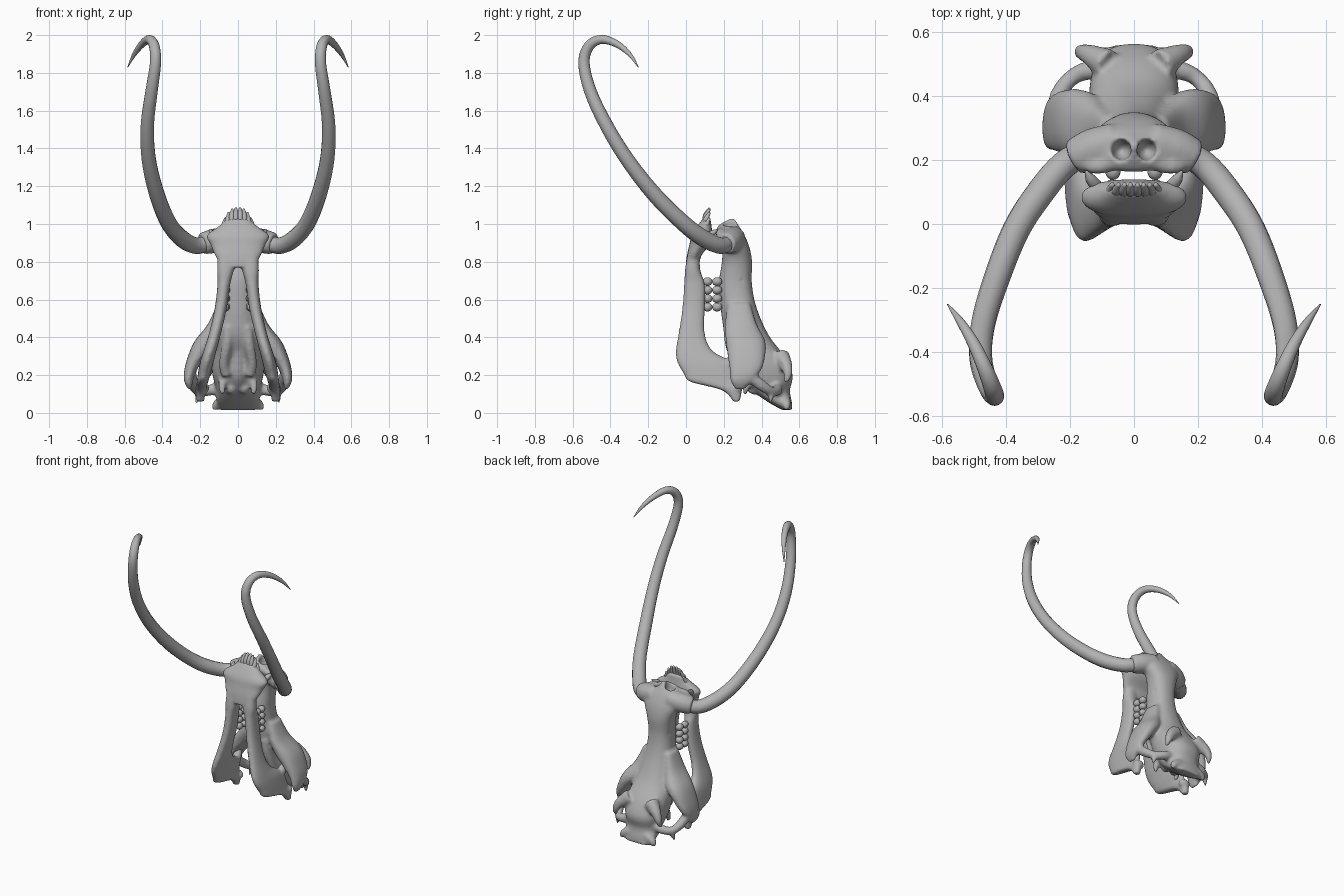
import bpy, bmesh, math
from mathutils import Vector, Quaternion, Matrix

if "Cube" in bpy.data.objects:
    bpy.data.objects.remove(bpy.data.objects["Cube"])

bone = bpy.data.materials.new("bone grey")
bone.use_nodes = True
bone.diffuse_color = (0.45, 0.45, 0.45, 1)
bone.node_tree.nodes["Principled BSDF"].inputs["Base Color"].default_value = bone.diffuse_color


def spline(rows, steps=5):
    """Smooth interpolation through rows of numbers."""
    out, last = [], len(rows) - 1
    for i in range(last):
        p0, p1, p2, p3 = (rows[max(0, min(last, i + k))] for k in (-1, 0, 1, 2))
        for j in range(steps):
            t = j / steps
            out.append([0.5 * (2 * b + (c - a) * t + (2 * a - 5 * b + 4 * c - d) * t * t
                               + (3 * b - a - 3 * c + d) * t ** 3)
                        for a, b, c, d in zip(p0, p1, p2, p3)])
    return out + [list(rows[-1])]


def loft(bm, rows, side=1, turned=False, sides=20, power=0.85):
    """Closed skin over rings (x, y, z, half_a, half_b), level or turned along the path."""
    rows = spline(rows)
    pts = [Vector((side * r[0], r[1], r[2])) for r in rows]
    rings, q, old = [], Quaternion(), Vector((0, 0, 1))
    for i, r in enumerate(rows):
        if turned:
            tan = (pts[min(i + 1, len(pts) - 1)] - pts[max(i - 1, 0)]).normalized()
            q, old = old.rotation_difference(tan) @ q, tan
        ring = []
        for k in range(sides):
            c, s = math.cos(math.tau * k / sides), math.sin(math.tau * k / sides)
            local = Vector((max(r[3], 0.002) * math.copysign(abs(c) ** power, c),
                            max(r[4], 0.002) * math.copysign(abs(s) ** power, s), 0))
            ring.append(bm.verts.new(pts[i] + q @ local))
        rings.append(ring)
    for lo, hi in zip(rings, rings[1:]):
        for k in range(sides):
            n = (k + 1) % sides
            bm.faces.new((lo[k], lo[n], hi[n], hi[k]))
    bm.faces.new(rings[0])
    bm.faces.new(rings[-1])


def tube(bm, rows, side=1):
    """Round bar through (x, y, z, radius)."""
    loft(bm, [(*r, r[3]) for r in rows], side, True, 14, 1)


def ball(bm, centre, size, side=1):
    m = Matrix.Translation((side * centre[0], centre[1], centre[2])) @ Matrix.Diagonal((*size, 1))
    bmesh.ops.create_uvsphere(bm, u_segments=16, v_segments=10, radius=1, matrix=m)


def finish(bm, name):
    bmesh.ops.recalc_face_normals(bm, faces=bm.faces)
    mesh = bpy.data.meshes.new(name)
    bm.to_mesh(mesh)
    bm.free()
    mesh.materials.append(bone)
    for p in mesh.polygons:
        p.use_smooth = True
    ob = bpy.data.objects.new(name, mesh)
    bpy.context.scene.collection.objects.link(ob)
    return ob


def fuse(ob, cutter=None):
    """Melt overlapping pieces into one bone, carve it and soften it."""
    def remesh():
        m = ob.modifiers.new("fuse", 'REMESH')
        m.mode, m.voxel_size, m.use_smooth_shade = 'VOXEL', 0.009, True
    remesh()
    if cutter:
        b = ob.modifiers.new("carve", 'BOOLEAN')
        b.operation, b.object, b.solver = 'DIFFERENCE', cutter, 'EXACT'
        remesh()
    s = ob.modifiers.new("soften", 'SMOOTH')
    s.factor, s.iterations = 0.5, 5
    dg = bpy.context.evaluated_depsgraph_get()
    mesh = bpy.data.meshes.new_from_object(ob.evaluated_get(dg))
    ob.modifiers.clear()
    ob.data = mesh
    mesh.materials.clear()
    mesh.materials.append(bone)
    for p in mesh.polygons:
        p.use_smooth = True
        p.material_index = 0
    if cutter:
        bpy.data.objects.remove(cutter)


BOTH = (-1, 1)

# Upper skull: (height, front y, back y, half width)
profile = [(1.03, .235, .255, .02), (.99, .17, .28, .075), (.95, .165, .305, .13),
           (.88, .19, .335, .125), (.8, .19, .35, .095), (.7, .175, .348, .082),
           (.6, .18, .362, .088), (.5, .19, .395, .1), (.4, .21, .445, .12),
           (.3, .26, .52, .14), (.2, .29, .565, .135), (.12, .35, .55, .115),
           (.06, .43, .56, .115), (.015, .51, .565, .1)]
bm = bmesh.new()
loft(bm, [(0, (f + b) / 2, z, w, (b - f) / 2) for z, f, b, w in profile], sides=32)
for s in BOTH:
    # tusk socket and snout flange
    tube(bm, [(.05, .26, .93, .06), (.13, .235, .91, .065), (.19, .205, .895, .058)], s)
    tube(bm, [(.05, .2, .96, .03), (.12, .18, .95, .025), (.17, .2, .93, .02)], s)
    # cheek plate
    loft(bm, [(.08, .28, .58, .03, .06), (.115, .29, .47, .045, .085), (.165, .315, .38, .065, .105),
              (.215, .32, .3, .05, .1), (.25, .315, .23, .034, .085), (.262, .295, .17, .024, .06),
              (.255, .285, .125, .01, .025)], s)
    # arch running back to the braincase
    tube(bm, [(.25, .33, .2, .032), (.235, .4, .145, .03), (.205, .45, .115, .026),
              (.15, .48, .12, .03), (.08, .48, .14, .03)], s)
    tube(bm, [(.2, .45, .12, .024), (.212, .45, .08, .016), (.22, .44, .05, .006)], s)
    # brow process above the eye socket and crest corners
    tube(bm, [(.08, .5, .3, .05), (.14, .53, .25, .034), (.168, .54, .2, .022), (.172, .525, .16, .01)], s)
    tube(bm, [(.06, .52, .07, .035), (.11, .53, .045, .026), (.128, .535, .015, .012)], s)
    # skull base ridges
    tube(bm, [(.05, .22, .46, .025), (.06, .235, .36, .028), (.075, .27, .26, .026), (.06, .3, .2, .03)], s)
    tube(bm, [(.07, .34, .2, .03), (.085, .32, .14, .02), (.08, .31, .1, .012)], s)
    ball(bm, (.035, .37, .13), (.03, .05, .035), s)
tube(bm, [(0, .26, .4, .03), (0, .28, .3, .028), (0, .32, .2, .04), (0, .38, .14, .04)])
skull = finish(bm, "upper_skull")

# Eye sockets, nostrils and small nerve holes
bm = bmesh.new()
for s in BOTH:
    ball(bm, (.205, .475, .255), (.07, .048, .068), s)
    ball(bm, (.04, .232, 1.0), (.032, .034, .08), s)
    ball(bm, (.088, .3, .7), (.02, .013, .016), s)
cutter = finish(bm, "hole_cutter")
cutter.hide_render = True
fuse(skull, cutter)

# Lower jaw: joined chin, then two side branches
chin = [(1.03, .09, .13, .06), (.99, .06, .135, .1), (.94, .03, .14, .165), (.89, .018, .125, .145),
        (.83, .004, .08, .12), (.77, -.003, .07, .08)]
bm = bmesh.new()
loft(bm, [(0, (f + b) / 2, z, w, (b - f) / 2) for z, f, b, w in chin], sides=28)
branch = [(.85, .055, .01, .075, .05), (.76, .066, -.005, .075, .045), (.68, .075, -.01, .1, .034),
          (.55, .092, -.02, .1, .032), (.42, .122, -.04, .1, .032), (.33, .148, -.055, .14, .034),
          (.27, .165, -.048, .24, .036), (.21, .178, -.015, .265, .034), (.165, .188, .02, .275, .03),
          (.12, .195, .19, .295, .028), (.06, .2, .25, .285, .02)]
for s in BOTH:
    loft(bm, [(x, (f + b) / 2, z, w, (b - f) / 2) for z, x, f, b, w in branch], s)
    tube(bm, [(.17, .22, .25, .03), (.18, .26, .3, .026), (.18, .27, .35, .014)], s)
    ball(bm, (.19, .27, .13), (.04, .03, .03), s)
fuse(finish(bm, "lower_jaw"))

# Great curved tusks
path = [(.13, .235, .91, .042), (.22, .185, .885, .044), (.3, .09, .925, .045), (.37, -.02, 1.01, .043),
        (.43, -.17, 1.16, .041), (.472, -.31, 1.34, .038), (.48, -.42, 1.52, .036),
        (.458, -.505, 1.7, .033), (.437, -.54, 1.85, .03), (.443, -.515, 1.94, .028),
        (.468, -.45, 1.977, .024), (.505, -.37, 1.955, .019), (.548, -.3, 1.9, .012),
        (.584, -.252, 1.83, .002)]
for s, label in zip(BOTH, ("right", "left")):
    bm = bmesh.new()
    tube(bm, path, s)
    finish(bm, label + "_tusk")
    # lower tusk beside the chin
    bm = bmesh.new()
    tube(bm, [(.11, .11, .92, .02), (.135, .14, .95, .017), (.15, .165, .97, .004)], s)
    finish(bm, label + "_lower_tusk")
    # cheek teeth
    bm = bmesh.new()
    for i in range(4):
        z = .56 + i * .045
        ball(bm, (.066, .165, z), (.024, .027, .023), s)
        ball(bm, (.07, .114, z), (.022, .026, .023), s)
    finish(bm, label + "_cheek_teeth")

# Front teeth
bm = bmesh.new()
for s in BOTH:
    for i in range(4):
        x, top = .012 + i * .021, 1.085 - i * i * .006
        tube(bm, [(x, .095, .99, .012), (x, .105, top - .04, .015), (x * .9, .125, top, .006)], s)
finish(bm, "front_teeth")
